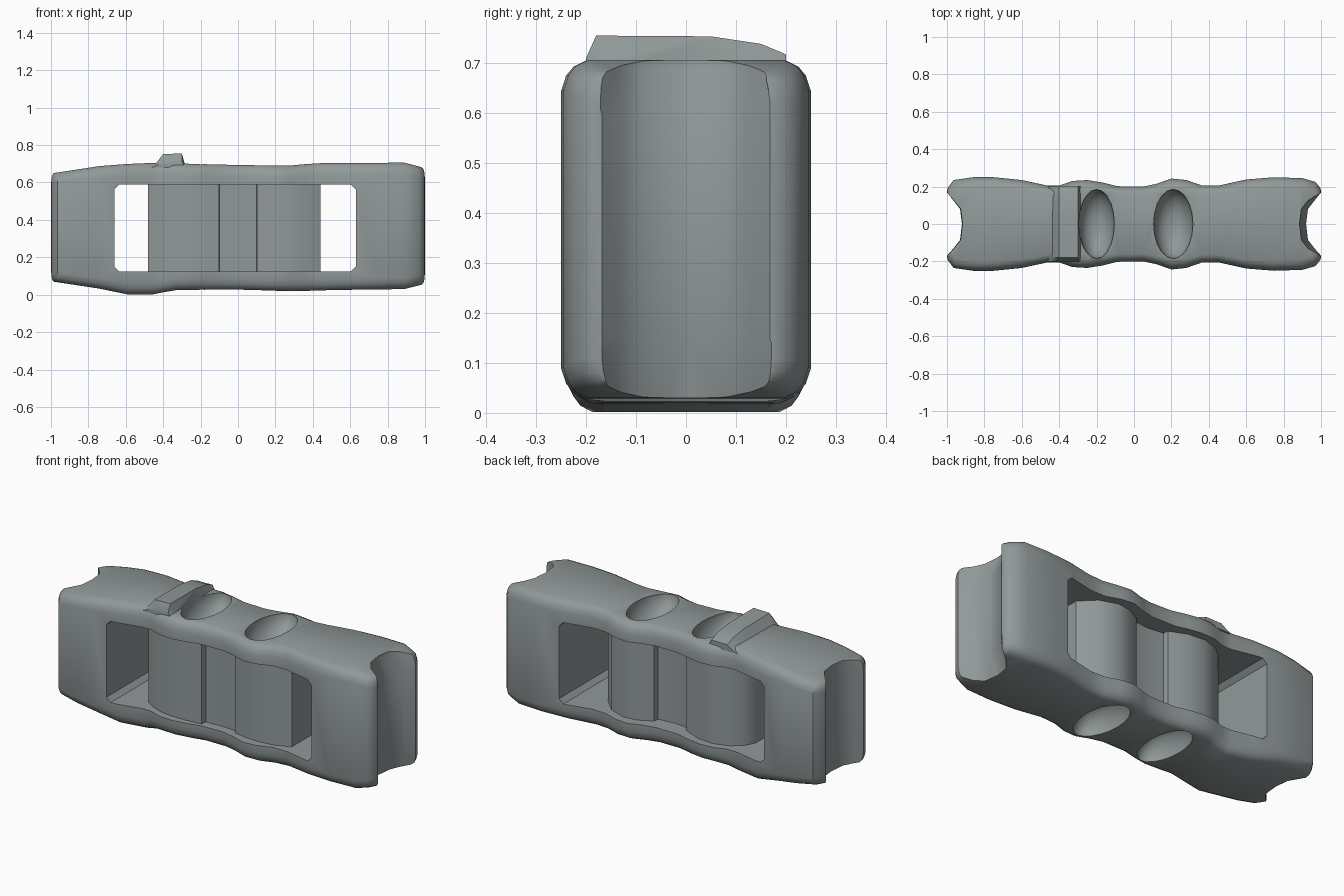
import bpy, bmesh, math

if "Cube" in bpy.data.objects:
    bpy.data.objects.remove(bpy.data.objects["Cube"])


def make_object(name, bm):
    bmesh.ops.recalc_face_normals(bm, faces=bm.faces)
    mesh = bpy.data.meshes.new(name)
    bm.to_mesh(mesh)
    bm.free()
    obj = bpy.data.objects.new(name, mesh)
    bpy.context.collection.objects.link(obj)
    return obj


def loft(name, rings):
    """Closed solid through rings with equal, even point counts; strip caps."""
    bm = bmesh.new()
    loops = [[bm.verts.new(p) for p in ring] for ring in rings]
    n = len(loops[0])
    for a, b in zip(loops, loops[1:]):
        for i in range(n):
            j = (i + 1) % n
            bm.faces.new((a[i], a[j], b[j], b[i]))
    for cap in (loops[0], loops[-1]):
        for i in range(n // 2 - 1):
            bm.faces.new((cap[i], cap[i + 1], cap[n - 2 - i], cap[n - 1 - i]))
    return make_object(name, bm)


def outline_of(front, back):
    """Full outline from front and back halves, each listed left to right."""
    return [(x, -y) for x, y in front] + [(x, y) for x, y in reversed(back)]


def interp(table, x):
    if x <= table[0][0]:
        return table[0][1]
    for (x0, z0), (x1, z1) in zip(table, table[1:]):
        if x <= x1:
            return z0 + (z1 - z0) * (x - x0) / (x1 - x0)
    return table[-1][1]


def boolean(target, other, operation):
    mod = target.modifiers.new("bool", 'BOOLEAN')
    mod.operation = operation
    mod.solver = 'EXACT'
    mod.object = other
    bpy.context.view_layer.objects.active = target
    bpy.ops.object.modifier_apply(modifier=mod.name)
    bpy.data.objects.remove(other, do_unlink=True)


# Outer frame: wavy outline with rounded upper and lower rims
half = [
    (-1, .15), (-.998, .19), (-.965, .235), (-.86, .25), (-.75, .25),
    (-.6, .235), (-.46, .205), (-.4, .205), (-.33, .23), (-.25, .235),
    (-.17, .222), (-.09, .202), (.05, .2), (.12, .215), (.2, .243),
    (.28, .235), (.36, .207), (.45, .205), (.6, .238), (.75, .25),
    (.9, .245), (.97, .225), (.998, .19), (1, .15)]
top = [(-1, .65), (-.7, .695), (-.45, .705), (0, .693), (.3, .69),
       (.4, .703), (.9, .706), (1, .68)]
bottom = [(-1, .07), (-.7, .025), (-.62, .002), (-.45, .002), (-.35, .025),
          (0, .028), (.3, .018), (.5, .025), (.9, .03), (1, .055)]
rings = []
for t, k in [(0, 1), (.018, .5), (.045, .2), (.09, 0),
             (.91, 0), (.955, .2), (.982, .5), (1, 1)]:
    ring = []
    for x, y in outline_of(half, half):
        lo, hi = interp(bottom, x), interp(top, x)
        ring.append((x * (1 - .012 * k), y * (1 - .2 * k), lo + (hi - lo) * t))
    rings.append(ring)
body = loft("spacer_body", rings)

# Grooves down both ends, the right one deepening at top and bottom
for side, deep in ((-1, .005), (1, .035)):
    groove = []
    for z, p in ((-.1, 1), (.03, 1), (.15, 0), (.6, 0), (.69, 1), (.9, 1)):
        groove.append([(side * (x - deep * p * (x < 1)), y, z) for x, y in (
            (1.1, -.18), (1.005, -.175), (.965, -.13), (.93, -.085), (.92, 0),
            (.92, .001), (.93, .08), (.965, .125), (1.005, .175), (1.1, .18))])
    boolean(body, loft("groove_cutter", groove), 'DIFFERENCE')

# Window through the frame from front to back, with clipped corners
x0, x1, z0, z1, c = -.66, .63, .125, .588, .025
hole = [(x0 + c, z0), (x1 - c, z0), (x1, z0 + c), (x1, z1 - c),
        (x1 - c, z1), (x0 + c, z1), (x0, z1 - c), (x0, z0 + c)]
window = loft("window_cutter", [[(x, y, z) for x, z in hole] for y in (-.5, .5)])
boolean(body, window, 'DIFFERENCE')

# Twin barrels joined by a web, standing between the two plates
front = [(-.48, .12), (-.43, .152), (-.37, .178), (-.29, .192), (-.2, .192),
         (-.102, .182), (-.098, .15), (0, .145), (.098, .15), (.102, .172),
         (.18, .188), (.26, .192), (.35, .18), (.44, .145)]
back = [(-.48, .06), (-.45, .115), (-.39, .165), (-.3, .192), (-.2, .182),
        (-.102, .14), (-.098, .11), (0, .1), (.098, .11), (.102, .14),
        (.18, .18), (.26, .19), (.36, .155), (.44, .075)]
barrel = outline_of(front, back)
core = loft("twin_barrels", [[(x, y, z) for x, y in barrel] for z in (.075, .64)])
boolean(body, core, 'UNION')

# Raised lip beside the left cord hole
lip_profile = [(-.46, .68), (-.44, .70), (-.40, .752), (-.30, .755),
               (-.285, .70), (-.285, .68)]
lip_rings = []
for y, s in [(-.2, .4), (-.18, 1), (.05, .98), (.15, .78), (.2, .5)]:
    lip_rings.append([(x, y, .68 + (z - .68) * s) for x, z in lip_profile])
boolean(body, loft("raised_lip", lip_rings), 'UNION')

# Oval cord holes: shallow rounded recesses above and below
N = 20
for cx, rx in ((-.2, .095), (.21, .105)):
    for edge, way in ((.70, -1), (.02, 1)):
        pit = []
        for depth, s in ((-.1, 1.0), (.02, 1.0), (.06, .9), (.10, .65), (.12, .3)):
            pit.append([(cx + rx * s * math.cos(math.tau * i / N),
                         .185 * s * math.sin(math.tau * i / N),
                         edge + way * depth) for i in range(N)])
        boolean(body, loft("hole_cutter", pit), 'DIFFERENCE')

# Dark greenish grey finish
mat = bpy.data.materials.new("dark_grey")
mat.diffuse_color = (.285, .32, .32, 1)
mat.use_nodes = True
mat.node_tree.nodes["Principled BSDF"].inputs["Base Color"].default_value = mat.diffuse_color
body.data.materials.clear()
body.data.materials.append(mat)

# Smooth shading with crisp window and hole edges
bpy.ops.object.select_all(action='DESELECT')
body.select_set(True)
bpy.context.view_layer.objects.active = body
bpy.ops.object.shade_smooth_by_angle(angle=math.radians(35))
